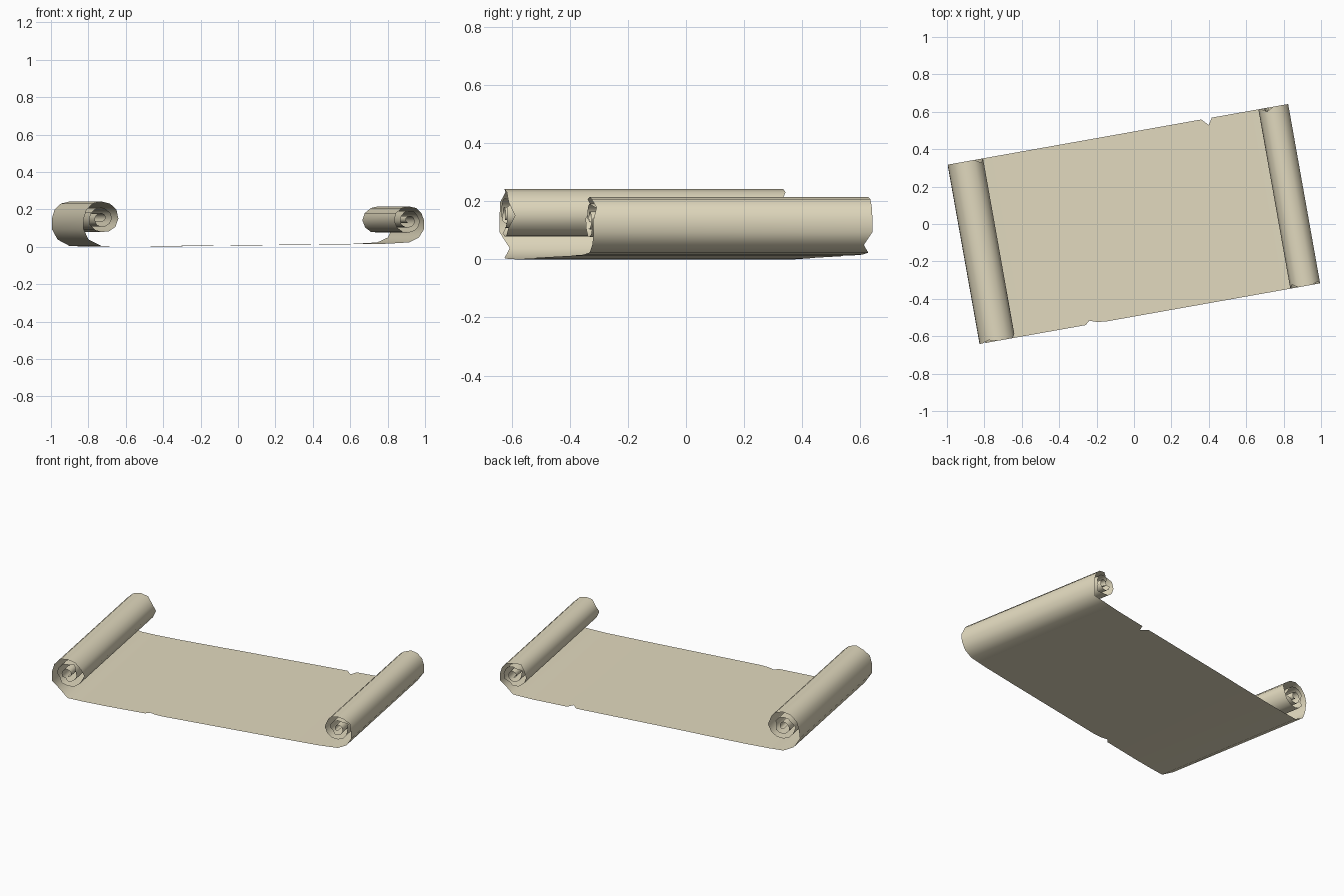
import bpy, bmesh, math

if "Cube" in bpy.data.objects:
    bpy.data.objects.remove(bpy.data.objects["Cube"])

HALF = 0.487            # half the sheet's width
TURN = math.radians(10.1)


def curl(cx, cz, side, radii, front_tears, back_tears):
    """Spiral from the sheet outward, up and inward; radii are given every quarter turn."""
    pts = []
    for i in range((len(radii) - 1) * 3 + 1):
        q, f = divmod(i, 3)
        r = radii[q] if f == 0 else radii[q] + (radii[q + 1] - radii[q]) * f / 3
        a = math.radians(30 * i)
        pts.append((cx + side * r * math.sin(a), cz - r * math.cos(a),
                    front_tears.get(i, 0), back_tears.get(i, 0)))
    return pts


# Rolled ends: (x, z, front inset, back inset)
left = curl(-0.828, 0.150, -1,
            [0.146, 0.096, 0.092, 0.095, 0.071, 0.066, 0.060, 0.056, 0.042, 0.036, 0.030, 0.022, 0.014],
            {1: 0.03, 5: 0.012, 9: 0.02, 14: 0.02, 19: 0.03, 25: 0.02},
            {2: 0.01, 8: 0.02, 15: 0.02, 21: 0.03})
right = curl(0.843, 0.140, 1,
             [0.117, 0.081, 0.075, 0.081, 0.064, 0.058, 0.052, 0.048, 0.037, 0.030, 0.025, 0.018, 0.012],
             {4: 0.012, 8: 0.02, 16: 0.03, 22: 0.02},
             {1: 0.025, 7: 0.02, 13: 0.02, 20: 0.03})

# Flat middle with a small torn nick on each long edge
flat = [(-0.74, 0.001, 0, 0), (-0.60, 0.0, 0, 0),
        (-0.349, 0.003, 0, 0), (-0.326, 0.003, 0.02, 0), (-0.287, 0.004, 0.006, 0), (-0.24, 0.005, 0, 0),
        (0.452, 0.012, 0, 0), (0.486, 0.012, 0, 0.036), (0.509, 0.013, 0, 0),
        (0.72, 0.016, 0, 0)]

profile = left[::-1] + flat + right

# Parchment sheet lofted between its front and back edges
bm = bmesh.new()
rows = [(bm.verts.new((x, -HALF + f, z)), bm.verts.new((x, HALF - b, z)))
        for x, z, f, b in profile]
for (f0, b0), (f1, b1) in zip(rows, rows[1:]):
    bm.faces.new((f0, f1, b1, b0))
mesh = bpy.data.meshes.new("parchment_scroll")
bm.to_mesh(mesh)
bm.free()

scroll = bpy.data.objects.new("parchment_scroll", mesh)
bpy.context.collection.objects.link(scroll)
scroll.rotation_euler.z = TURN

mat = bpy.data.materials.new("parchment")
mat.diffuse_color = (0.76, 0.70, 0.52, 1)
mat.use_nodes = True
mat.node_tree.nodes["Principled BSDF"].inputs["Base Color"].default_value = mat.diffuse_color
mesh.materials.append(mat)

bpy.context.view_layer.objects.active = scroll
scroll.select_set(True)
bpy.ops.object.shade_smooth_by_angle(angle=math.radians(50))
